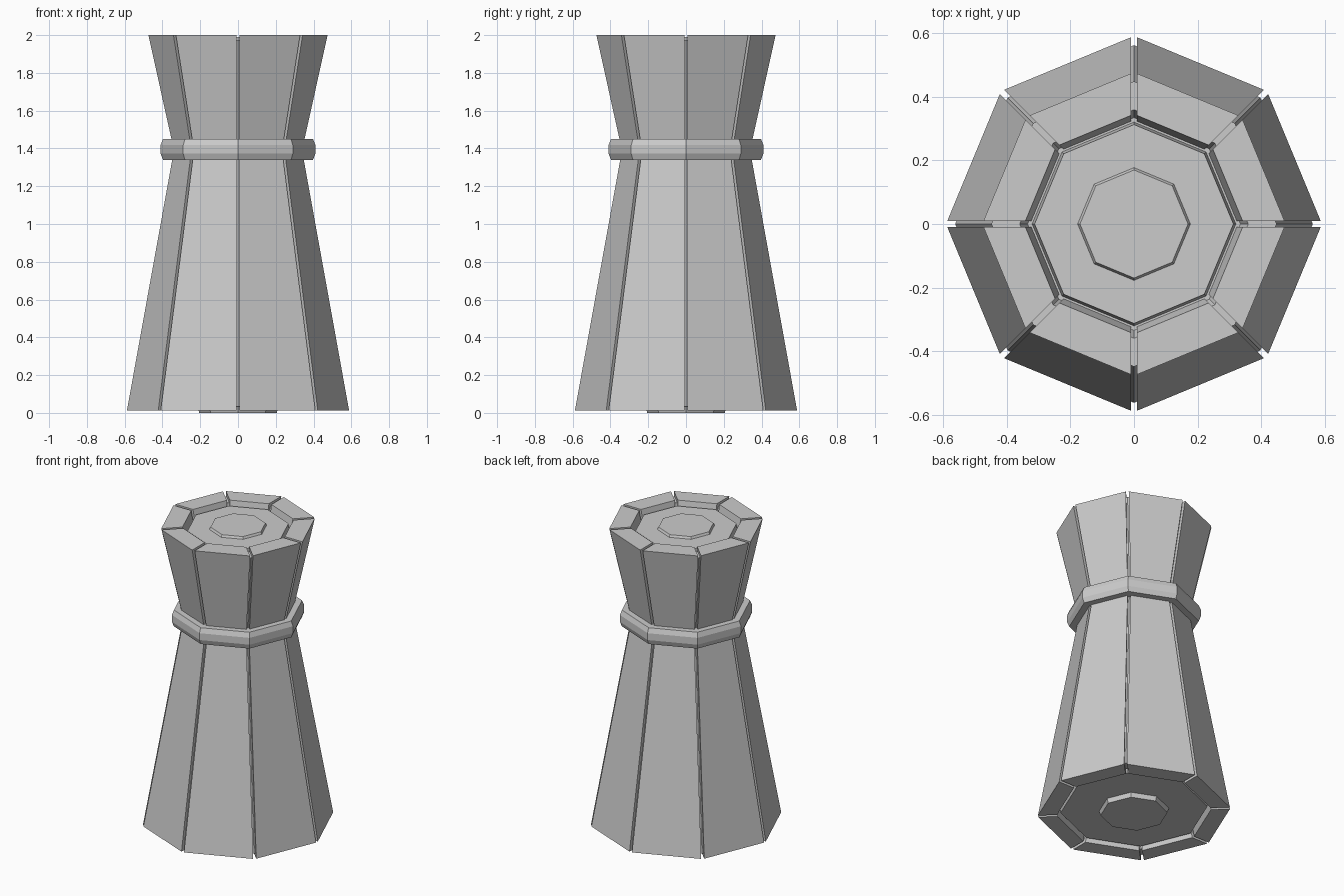
import bpy, bmesh
from math import cos, sin, pi
from mathutils import Vector

if "Cube" in bpy.data.objects:
    bpy.data.objects.remove(bpy.data.objects["Cube"])

N = 8


def polar(r, i):
    a = 2 * pi * i / N
    return Vector((r * cos(a), r * sin(a), 0))


def finish(name, bm):
    bmesh.ops.recalc_face_normals(bm, faces=bm.faces)
    me = bpy.data.meshes.new(name)
    bm.to_mesh(me)
    bm.free()
    ob = bpy.data.objects.new(name, me)
    bpy.context.collection.objects.link(ob)
    return ob


def lathe(name, profile, closed=False):
    """Octagonal revolve of (radius, z) points; open profiles get end caps."""
    bm = bmesh.new()
    rings = [[bm.verts.new(polar(r, i) + Vector((0, 0, z))) for i in range(N)]
             for r, z in profile]
    pairs = list(zip(rings, rings[1:]))
    if closed:
        pairs.append((rings[-1], rings[0]))
    else:
        bm.faces.new(rings[0])
        bm.faces.new(rings[-1])
    for a, b in pairs:
        for i in range(N):
            j = (i + 1) % N
            bm.faces.new((a[i], a[j], b[j], b[i]))
    return finish(name, bm)


def stave(name, i, levels, gap=0.01):
    """One plank between two octagon corners; levels are (outer r, inner r, z)."""
    bm = bmesh.new()
    loops = []
    for ro, ri, z in levels:
        pts = []
        for r in (ro, ri):
            a, b = polar(r, i), polar(r, i + 1)
            d = (b - a).normalized() * gap
            pts.append((a + d, b - d))
        quad = (pts[0][0], pts[0][1], pts[1][1], pts[1][0])
        loops.append([bm.verts.new(p + Vector((0, 0, z))) for p in quad])
    bm.faces.new(loops[0])
    bm.faces.new(loops[-1])
    for a, b in zip(loops, loops[1:]):
        for k in range(4):
            m = (k + 1) % 4
            bm.faces.new((a[k], a[m], b[m], b[k]))
    return finish(name, bm)


# Eight waisted staves with narrow gaps
for i in range(N):
    stave(f"stave_{i + 1}", i,
          [(0.592, 0.475, 0.012), (0.343, 0.22, 1.39), (0.478, 0.346, 2.0)])

# Inner core closing the gaps, with hollows for the lids
lathe("core", [(0.464, 0.09), (0.49, 0.035), (0.563, 0.035), (0.32, 1.39),
               (0.449, 1.975), (0.36, 1.975), (0.335, 1.91)])

# Band around the waist
lathe("waist_band", [(0.30, 1.34), (0.397, 1.34), (0.41, 1.372), (0.41, 1.418),
                     (0.397, 1.45), (0.30, 1.45)], closed=True)

# Top and bottom lids, each with a raised centre boss
lathe("top_lid", [(0.322, 1.90), (0.313, 1.975)])
lathe("top_boss", [(0.18, 1.97), (0.17, 1.99)])
lathe("bottom_lid", [(0.458, 0.10), (0.45, 0.03)])
lathe("bottom_boss", [(0.215, 0.035), (0.205, 0.0)])
